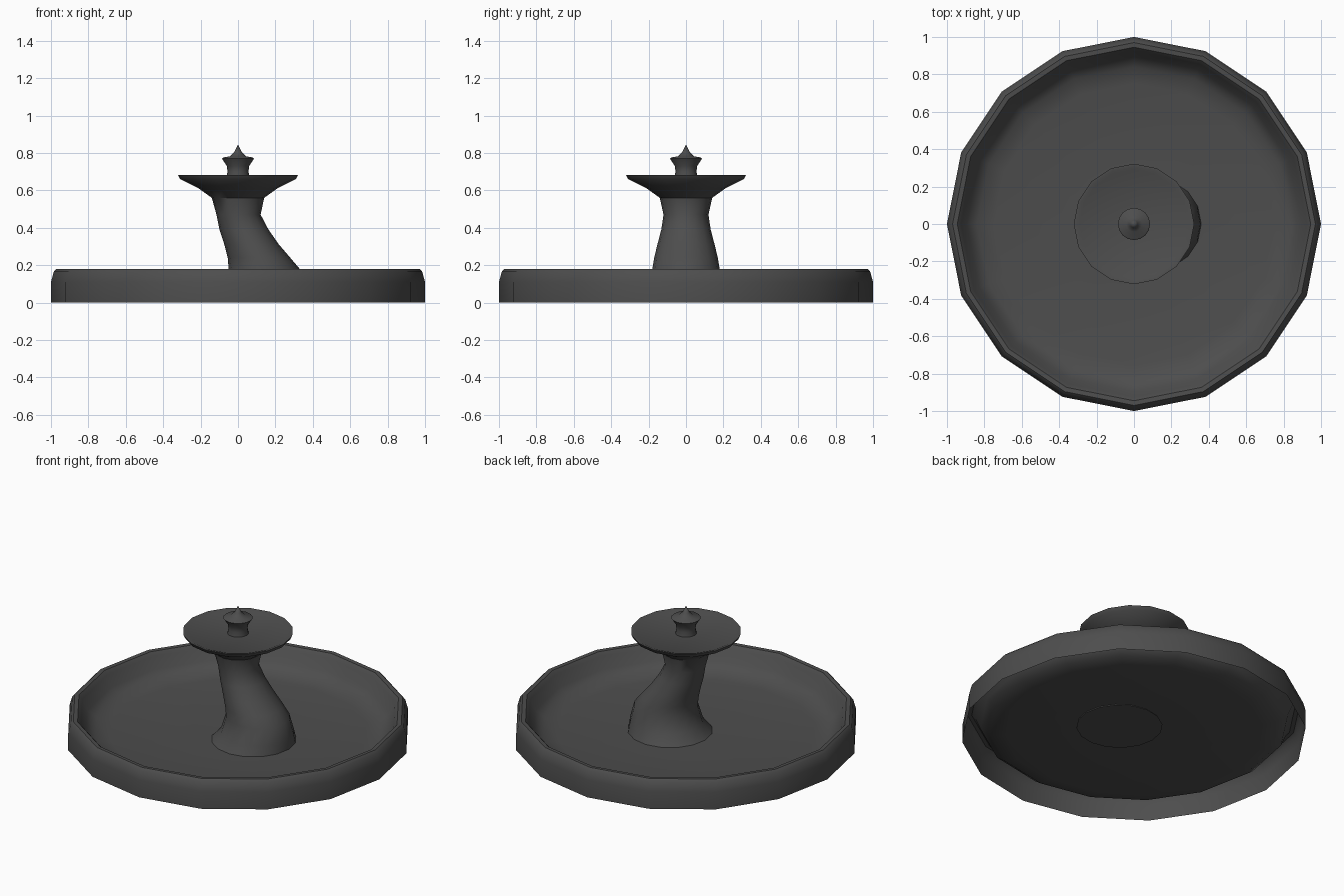
import bpy, bmesh, math

if "Cube" in bpy.data.objects:
    bpy.data.objects.remove(bpy.data.objects["Cube"])

SIDES = 16

stone = bpy.data.materials.new("dark grey stone")
stone.diffuse_color = (0.075, 0.075, 0.075, 1)
stone.use_nodes = True
stone.node_tree.nodes["Principled BSDF"].inputs["Base Color"].default_value = stone.diffuse_color


def loft(name, rings, cap_start=False):
    """Skin round rings (z, radius x, radius y, centre x); radius 0 closes to a point."""
    bm = bmesh.new()
    loops = []
    for z, rx, ry, cx in rings:
        if rx == 0:
            loops.append([bm.verts.new((cx, 0, z))])
            continue
        loops.append([bm.verts.new((cx + rx * math.cos(a), ry * math.sin(a), z))
                      for a in (2 * math.pi * i / SIDES for i in range(SIDES))])
    for lo, hi in zip(loops, loops[1:]):
        for i in range(SIDES):
            j = (i + 1) % SIDES
            if len(hi) == 1:
                bm.faces.new((lo[i], lo[j], hi[0]))
            else:
                bm.faces.new((lo[i], lo[j], hi[j], hi[i]))
    if cap_start:
        bm.faces.new(loops[0][::-1])
    me = bpy.data.meshes.new(name)
    bm.to_mesh(me)
    bm.free()
    me.materials.append(stone)
    ob = bpy.data.objects.new(name, me)
    bpy.context.collection.objects.link(ob)
    bpy.ops.object.select_all(action='DESELECT')
    ob.select_set(True)
    bpy.context.view_layer.objects.active = ob
    bpy.ops.object.shade_smooth_by_angle(angle=math.radians(40))
    return ob


def turned(profile):
    return [(z, r, r, 0) for r, z in profile]


# wide basin: open underneath, rounded rim, shallow dished floor
loft("basin", turned([(1.0, 0), (1.0, 0.11), (0.985, 0.165), (0.97, 0.18), (0.945, 0.178),
                      (0.925, 0.155), (0.895, 0.085), (0.84, 0.045), (0.75, 0.03),
                      (0.3, 0.02), (0, 0.02)]))

# leaning stem, flaring out to the upper dish
loft("stem_and_dish", [
    (0.015, 0.25, 0.25, 0.11), (0.08, 0.217, 0.21, 0.138), (0.18, 0.19, 0.18, 0.14),
    (0.24, 0.167, 0.17, 0.112), (0.31, 0.146, 0.153, 0.073), (0.39, 0.131, 0.132, 0.032),
    (0.47, 0.118, 0.12, 0.003), (0.56, 0.14, 0.14, 0), (0.61, 0.21, 0.21, 0),
    (0.66, 0.31, 0.31, 0), (0.683, 0.322, 0.322, 0), (0.683, 0.308, 0.308, 0),
    (0.675, 0.29, 0.29, 0), (0.67, 0, 0, 0)], cap_start=True)

# pointed finial
loft("finial", turned([(0.062, 0.668), (0.056, 0.70), (0.06, 0.73), (0.086, 0.77), (0.078, 0.776),
                       (0.042, 0.782), (0.02, 0.805), (0, 0.845)]))
